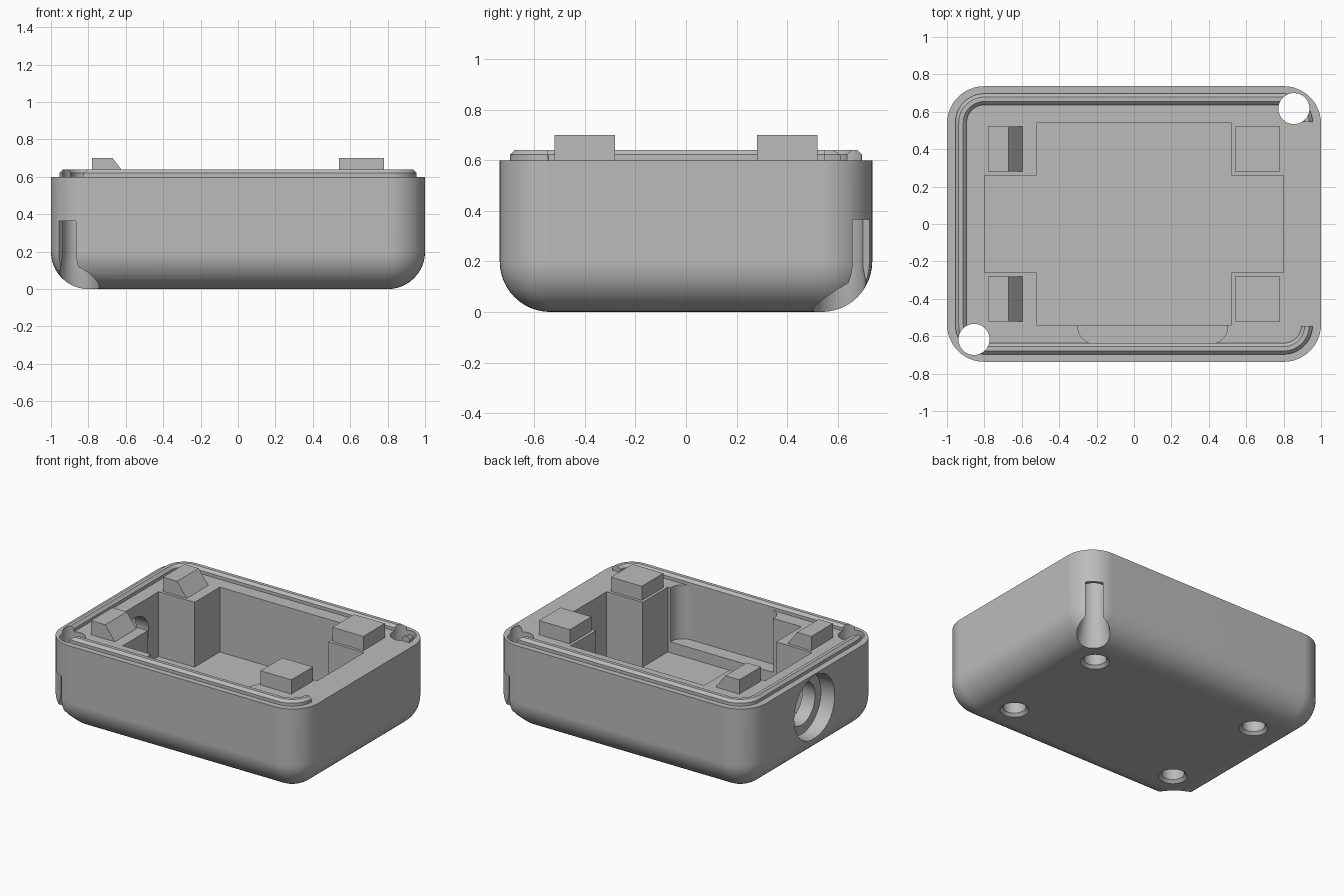
import bpy, bmesh, math
from mathutils import Vector

if "Cube" in bpy.data.objects:
    bpy.data.objects.remove(bpy.data.objects["Cube"], do_unlink=True)

grey = bpy.data.materials.new("plain grey")
grey.use_nodes = True
grey.diffuse_color = (0.5, 0.5, 0.5, 1)
grey.node_tree.nodes["Principled BSDF"].inputs["Base Color"].default_value = (0.5, 0.5, 0.5, 1)


def make(name, bm):
    bmesh.ops.recalc_face_normals(bm, faces=bm.faces)
    mesh = bpy.data.meshes.new(name)
    bm.to_mesh(mesh)
    bm.free()
    mesh.materials.append(grey)
    ob = bpy.data.objects.new(name, mesh)
    bpy.context.collection.objects.link(ob)
    return ob


def box(name, lo, hi, radius=0, pick=None, turn=0):
    """Box between two corners; edges chosen by pick are rounded."""
    bm = bmesh.new()
    bmesh.ops.create_cube(bm, size=1)
    lo, hi = Vector(lo), Vector(hi)
    for v in bm.verts:
        v.co = (lo + hi) / 2 + v.co * (hi - lo)
    if radius:
        edges = [e for e in bm.edges if pick(e.verts[0].co, e.verts[1].co)]
        bmesh.ops.bevel(bm, geom=edges, offset=radius, segments=12,
                        profile=0.5, affect='EDGES', clamp_overlap=False)
    return make(name, bm)


def prism(name, outline, y0, y1):
    """Outline in x and z, pulled along y."""
    bm = bmesh.new()
    face = bm.faces.new([bm.verts.new((x, y0, z)) for x, z in outline])
    new = bmesh.ops.extrude_face_region(bm, geom=[face])["geom"]
    for v in new:
        if isinstance(v, bmesh.types.BMVert):
            v.co.y = y1
    return make(name, bm)


def cone(name, r1, r2, start, length, along_x=False):
    bm = bmesh.new()
    bmesh.ops.create_cone(bm, cap_ends=True, segments=48, radius1=r1, radius2=r2, depth=length)
    for v in bm.verts:
        a, b, c = v.co.x, v.co.y, v.co.z + length / 2
        v.co = Vector(start) + (Vector((c, b, -a)) if along_x else Vector((a, b, c)))
    return make(name, bm)


def cut(targets, cutter, keep=False):
    for ob in targets:
        mod = ob.modifiers.new("cut", 'BOOLEAN')
        mod.operation, mod.solver, mod.object = 'DIFFERENCE', 'EXACT', cutter
        bpy.context.view_layer.objects.active = ob
        bpy.ops.object.modifier_apply(modifier=mod.name)
    bpy.data.objects.remove(cutter, do_unlink=True)


def rounded_loop(hx, hy, r, z, n=12):
    points = []
    for q, (sx, sy) in enumerate([(1, 1), (-1, 1), (-1, -1), (1, -1)]):
        for i in range(n + 1):
            a = (q + i / n) * math.pi / 2
            points.append((sx * (hx - r) + r * math.cos(a), sy * (hy - r) + r * math.sin(a), z))
    return points


# Tub with rounded corners and rounded lower edge
TOP, HX, HY = 0.6, 1.0, 0.737
body = box("case_body", (-HX, -HY, 0), (HX, HY, TOP), 0.2,
           lambda a, b: not (a.z > 0.5 and b.z > 0.5))

# Raised lip with chamfered shoulders
bm = bmesh.new()
profile = [(0, 0.59), (0, 0.622), (0.018, 0.64), (0.042, 0.64), (0.06, 0.622), (0.06, 0.59)]
loops = [[bm.verts.new(p) for p in rounded_loop(0.955 - d, 0.697 - d, 0.155 - d, z)] for d, z in profile]
for la, lb in zip(loops, loops[1:] + loops[:1]):
    for i in range(len(la)):
        j = (i + 1) % len(la)
        bm.faces.new((la[i], la[j], lb[j], lb[i]))
lip = make("rim_lip", bm)
cut([lip], box("lip_gap", (0.8, -0.545, 0.5), (1.1, 0.545, 0.8)))

# Cross-shaped pocket and side recess
FLOOR = 0.144
cut([body], box("pocket_long", (-0.8, -0.26, FLOOR), (0.8, 0.26, 1)))
cut([body], box("pocket_wide", (-0.52, -0.54, FLOOR), (0.52, 0.54, 1)))
cut([body], box("side_recess", (-0.3, -0.64, 0.22), (0.5, -0.3, 1), 0.09,
                lambda a, b: abs(a.z - b.z) > 0.1 and a.y < -0.6))

# Round port through the end wall
cut([body], cone("port_recess", 0.23, 0.215, (-1.05, 0, 0.366), 0.15, True))
cut([body], cone("port_bore", 0.15, 0.15, (-1.1, 0, 0.366), 0.4, True))

# Diagonal corner holes with an outward slot and flared mouth
for s in (1, -1):
    x, y = s * 0.855, s * 0.617
    cut([body, lip], cone("corner_hole", 0.083, 0.083, (x, y, -0.1), 1))
    cut([body], cone("corner_flare", 0.12, 0.083, (x, y, -0.02), 0.2))
    slot = box("corner_slot", (0, -0.057, -0.1), (0.3, 0.057, 0.365))
    angle = math.atan2(s * 0.8, s * 0.6)
    for v in slot.data.vertices:
        a, b = v.co.x, v.co.y
        v.co.x = x + a * math.cos(angle) - b * math.sin(angle)
        v.co.y = y + a * math.sin(angle) + b * math.cos(angle)
    cut([body], slot)

# Countersunk screw holes underneath
for sx in (1, -1):
    for sy in (1, -1):
        x, y = sx * 0.66, sy * 0.4
        cut([body], cone("screw_hole", 0.073, 0.073, (x, y, -0.1), 0.45))
        cut([body], cone("screw_sink", 0.112, 0.073, (x, y, -0.02), 0.04))

# Square pads on one end, sloped catches on the other
for side, y0 in (("back", 0.28), ("front", -0.52)):
    y1 = y0 + 0.24
    box(side + "_pad", (0.54, y0, TOP - 0.01), (0.78, y1, 0.7))
    prism(side + "_catch", [(-0.78, 0.59), (-0.78, 0.7), (-0.67, 0.7), (-0.595, 0.6), (-0.595, 0.59)], y0, y1)

# Smooth curved surfaces, keep edges crisp
for ob in (body, lip):
    bpy.ops.object.select_all(action='DESELECT')
    ob.select_set(True)
    bpy.context.view_layer.objects.active = ob
    bpy.ops.object.shade_smooth_by_angle(angle=math.radians(25))
    ob.modifiers.new("even_normals", 'WEIGHTED_NORMAL').keep_sharp = True
